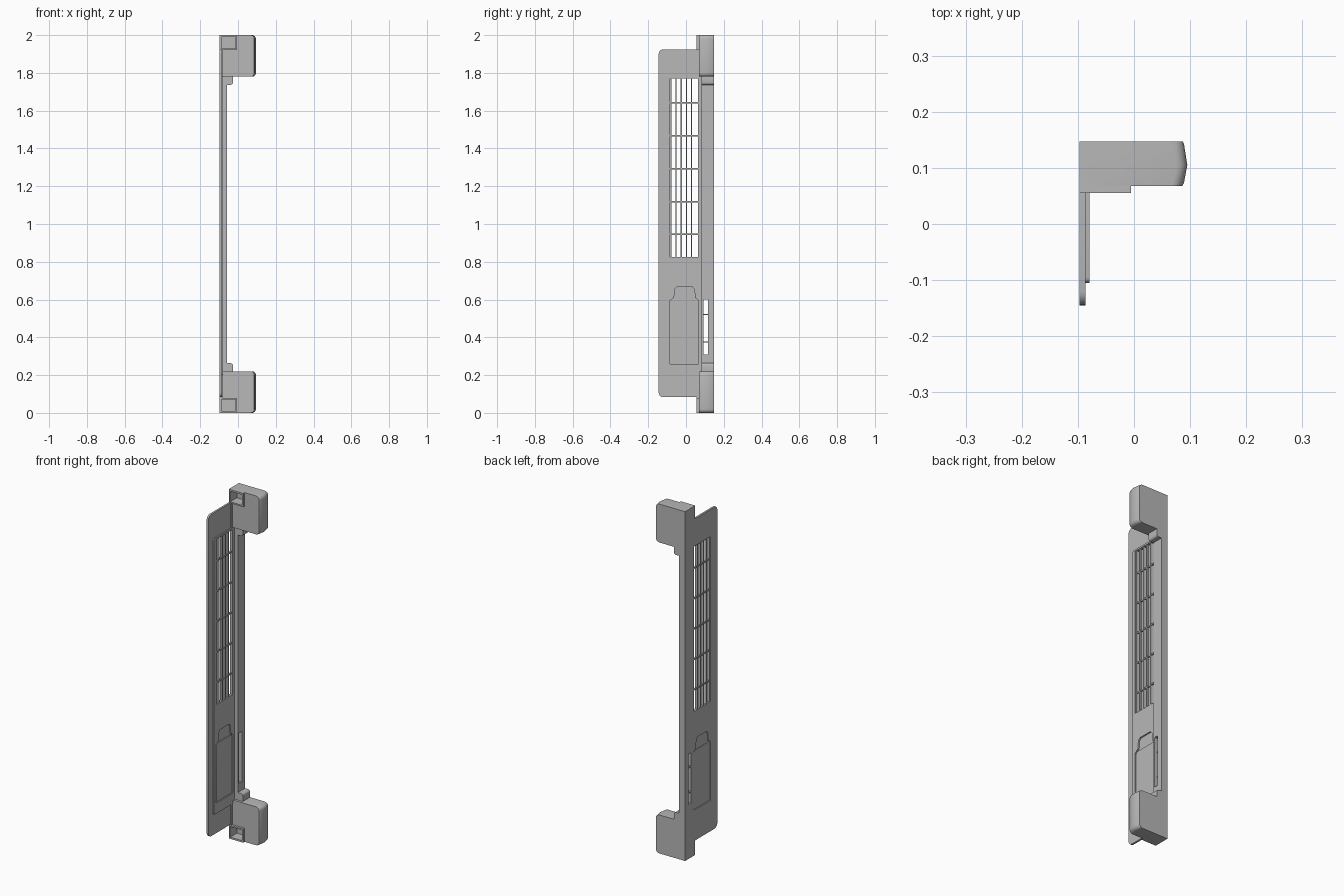
import bpy, bmesh, math

if "Cube" in bpy.data.objects:
    bpy.data.objects.remove(bpy.data.objects["Cube"])

grey = bpy.data.materials.new("plain_grey")
grey.diffuse_color = (0.48, 0.48, 0.48, 1)
grey.use_nodes = True
grey.node_tree.nodes["Principled BSDF"].inputs["Base Color"].default_value = grey.diffuse_color


def make(name, sections):
    """Loft matching closed loops of points into a capped solid."""
    bm = bmesh.new()
    loops = [[bm.verts.new(p) for p in s] for s in sections]
    n = len(loops[0])
    for a, b in zip(loops, loops[1:]):
        for i in range(n):
            j = (i + 1) % n
            bm.faces.new((a[i], a[j], b[j], b[i]))
    bm.faces.new(loops[0])
    bm.faces.new(loops[-1])
    bmesh.ops.recalc_face_normals(bm, faces=bm.faces)
    me = bpy.data.meshes.new(name)
    bm.to_mesh(me)
    bm.free()
    ob = bpy.data.objects.new(name, me)
    bpy.context.collection.objects.link(ob)
    me.materials.append(grey)
    return ob


def rounded(a0, a1, b0, b1, radii, steps=4):
    """Rounded rectangle; radii start at (a0,b0) and run anticlockwise."""
    pts = []
    corners = [(a0, b0, 1, 1), (a1, b0, -1, 1), (a1, b1, -1, -1), (a0, b1, 1, -1)]
    for k, ((a, b, sa, sb), r) in enumerate(zip(corners, radii)):
        if r == 0:
            pts.append((a, b))
            continue
        for i in range(steps + 1):
            t = math.pi + k * math.pi / 2 + i * math.pi / 2 / steps
            pts.append((a + sa * r + r * math.cos(t), b + sb * r + r * math.sin(t)))
    return pts


def slab(name, x0, x1, profile):
    """Extrude a y-z profile along x."""
    return make(name, [[(x, y, z) for y, z in profile] for x in (x0, x1)])


def box(name, x0, x1, y0, y1, z0, z1):
    return slab(name, x0, x1, [(y0, z0), (y1, z0), (y1, z1), (y0, z1)])


def cut(ob, cutter):
    m = ob.modifiers.new("cut", 'BOOLEAN')
    m.operation = 'DIFFERENCE'
    m.solver = 'EXACT'
    m.object = cutter
    bpy.context.view_layer.objects.active = ob
    bpy.ops.object.modifier_apply(modifier=m.name)


def remove(ob):
    bpy.data.objects.remove(ob, do_unlink=True)


# Side panel: thin flange and raised plate
flange = slab("side_flange", -0.097, -0.086,
              rounded(-0.145, 0.085, 0.083, 1.925, (0.025, 0, 0, 0.025)))
plate = slab("raised_plate", -0.090, -0.079,
             rounded(-0.105, 0.082, 0.20, 1.78, (0.01, 0, 0, 0.01)))

# Openings for the grille and the hatch
hatch_outline = [(-0.085, 0.26), (0.066, 0.26), (0.066, 0.595), (0.048, 0.61),
                 (0.045, 0.655), (0.033, 0.668), (-0.048, 0.668), (-0.060, 0.655),
                 (-0.063, 0.61), (-0.085, 0.595)]
cutters = [box("grille_cutter", -0.2, 0.1, -0.085, 0.064, 0.825, 1.77),
           slab("hatch_cutter", -0.2, 0.1, hatch_outline)]
for c in cutters:
    c.hide_render = True
    for ob in (flange, plate):
        cut(ob, c)
    remove(c)

# Grille bars
for i, y in enumerate((-0.079, -0.053, -0.025, 0.002, 0.030)):
    box(f"grille_upright_{i}", -0.095, -0.081, y - 0.003, y + 0.003, 0.82, 1.775)
for i in range(5):
    z = 0.945 + 0.174 * i
    box(f"grille_crossbar_{i}", -0.093, -0.084, -0.087, 0.066, z - 0.004, z + 0.004)

# Hatch: recessed backing with a thicker door, leaving the grip hollow
slab("hatch_backing", -0.092, -0.087, hatch_outline)
slab("hatch_door", -0.094, -0.081,
     rounded(-0.081, 0.062, 0.264, 0.598, (0.006, 0.006, 0.015, 0.015)))

# Upright column with a slot
column = box("back_column", -0.097, -0.058, 0.082, 0.147, 0.2, 1.8)
slot = box("slot_cutter", -0.2, 0.1, 0.092, 0.117, 0.31, 0.60)
slot.hide_render = True
cut(column, slot)
remove(slot)
for i, z in enumerate((0.375, 0.52)):
    box(f"slot_crossbar_{i}", -0.095, -0.075, 0.09, 0.119, z - 0.003, z + 0.003)

# End blocks, mirrored top and bottom
for label, top in (("top", True), ("bottom", False)):
    def zz(v):
        return 2 - v if top else v

    def yloft(name, rows, z0, z1, x0, r):
        """Loft an x-z rounded section through rows of (y, far x)."""
        return make(name, [[(x, y, zz(z)) for x, z in
                            rounded(x0, x1, z0, z1, (0, r, r, 0))] for y, x1 in rows])

    block = yloft(f"{label}_block",
                  [(0.068, 0.086), (0.073, 0.089), (0.105, 0.095), (0.143, 0.089), (0.147, 0.087)],
                  0, 0.22, -0.097, 0.02)
    lip = yloft(f"{label}_block_lip", [(0.055, -0.005), (0.075, -0.005)], 0, 0.078, -0.097, 0)
    rim = yloft(f"{label}_block_side", [(0.055, -0.083), (0.075, -0.083)], 0.07, 0.22, -0.097, 0)
    # Pocket in the front of the block
    pocket = yloft("pocket_cutter", [(0.0, -0.012), (0.115, -0.012)], 0.01, 0.07, -0.088, 0)
    pocket.hide_render = True
    cut(block, pocket)
    cut(lip, pocket)
    remove(pocket)
    # Small foot where the block meets the column
    yloft(f"{label}_column_foot", [(0.082, -0.027), (0.147, -0.027)],
          0.20, 0.263, -0.09, 0.012)

# Shade curved corners smoothly while keeping edges crisp
bpy.ops.object.select_all(action='DESELECT')
for ob in bpy.context.scene.objects:
    ob.select_set(True)
bpy.context.view_layer.objects.active = column
bpy.ops.object.shade_smooth_by_angle(angle=math.radians(30))
